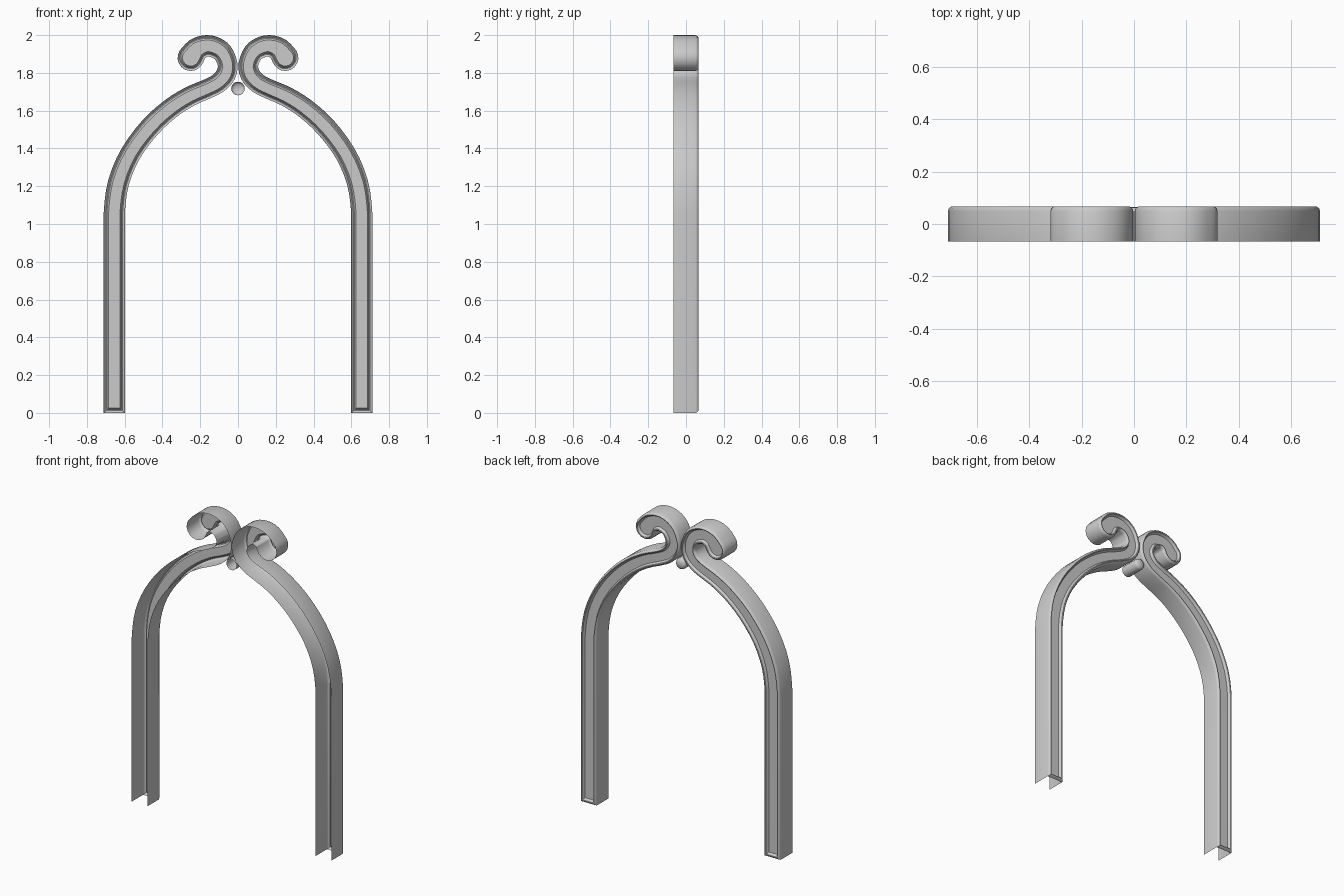
import bpy, bmesh, math
from mathutils import Vector

if "Cube" in bpy.data.objects:
    bpy.data.objects.remove(bpy.data.objects["Cube"])

D = 0.066  # half depth

# Centre line of the right half (x, z, half width): arch, neck, scroll
KEYS = [(.655, .90, .056), (.655, 1.06, .056), (.632, 1.222, .056), (.567, 1.375, .055),
        (.465, 1.512, .055), (.355, 1.612, .054), (.255, 1.675, .053), (.17, 1.712, .052),
        (.105, 1.745, .052), (.065, 1.79, .053), (.055, 1.845, .052), (.08, 1.905, .054),
        (.12, 1.934, .056), (.165, 1.943, .057), (.215, 1.925, .063), (.25, 1.88, .07)]


def catmull(keys, steps=3):
    k = [Vector(p) for p in keys]
    k.append(2 * k[-1] - k[-2])
    out = []
    for i in range(1, len(k) - 2):
        a, b, c, d = k[i - 1:i + 3]
        for s in range(steps):
            t = s / steps
            out.append(.5 * (2 * b + (c - a) * t + (2 * a - 5 * b + 4 * c - d) * t * t
                             + (3 * b - a - 3 * c + d) * t ** 3))
    return out + [k[-2]]


def outline(path, inset):
    """Outline of the strip, shrunk by inset, with a round scroll end."""
    left, right = [], []
    for i, p in enumerate(path):
        a, b = path[max(i - 1, 0)], path[min(i + 1, len(path) - 1)]
        t = Vector((b.x - a.x, b.y - a.y)).normalized()
        n = Vector((-t.y, t.x))
        c = Vector((p.x, p.y + (inset if i == 0 else 0)))
        w = p.z - inset
        left.append(c + n * w)
        right.append(c - n * w)
    cap = [c + n * w * math.cos(math.pi * j / 9) + t * w * math.sin(math.pi * j / 9)
           for j in range(1, 9)]
    return left + cap + right[::-1]


def finish(bm, name, angle):
    bmesh.ops.recalc_face_normals(bm, faces=bm.faces)
    me = bpy.data.meshes.new(name)
    bm.to_mesh(me)
    bm.free()
    ob = bpy.data.objects.new(name, me)
    bpy.context.collection.objects.link(ob)
    bpy.ops.object.select_all(action='DESELECT')
    ob.select_set(True)
    bpy.context.view_layer.objects.active = ob
    bpy.ops.object.shade_smooth_by_angle(angle=math.radians(angle))
    return ob


# Arch: channel open at the front and foot, rounded rim and sunk panel on the back
path = [Vector((.655, 0, .056))] + catmull(KEYS)
PROFILE = [(0, -D), (0, .050), (.004, .060), (.012, D), (.017, .064), (.021, .056), (.026, .048)]
bm = bmesh.new()
loops = [[bm.verts.new((p.x, y, p.y)) for p in outline(path, d)] for d, y in PROFILE]
n = len(loops[0])
for k in range(len(loops) - 1):
    a, b = loops[k], loops[k + 1]
    for i in range(n - 1 if k == 0 else n):
        j = (i + 1) % n
        bm.faces.new((a[i], a[j], b[j], b[i]))
panel = loops[-1]
for i in range(n // 2 - 1):
    bm.faces.new((panel[i], panel[i + 1], panel[n - 2 - i], panel[n - 1 - i]))
arch = finish(bm, "scroll_arch", 40)
arch.modifiers.new("Mirror", 'MIRROR').use_mirror_merge = False

# Bead: small round peg under the neck, open in front and domed behind
bm = bmesh.new()
S = 16
rings = [[bm.verts.new((r * math.cos(2 * math.pi * i / S), y, 1.717 + r * math.sin(2 * math.pi * i / S)))
          for i in range(S)] for r, y in [(.036, -D), (.036, .045), (.032, .056), (.022, .063)]]
for a, b in zip(rings, rings[1:]):
    for i in range(S):
        j = (i + 1) % S
        bm.faces.new((a[i], a[j], b[j], b[i]))
tip = bm.verts.new((0, D, 1.717))
for i in range(S):
    bm.faces.new((rings[-1][i], rings[-1][(i + 1) % S], tip))
finish(bm, "centre_bead", 50)
